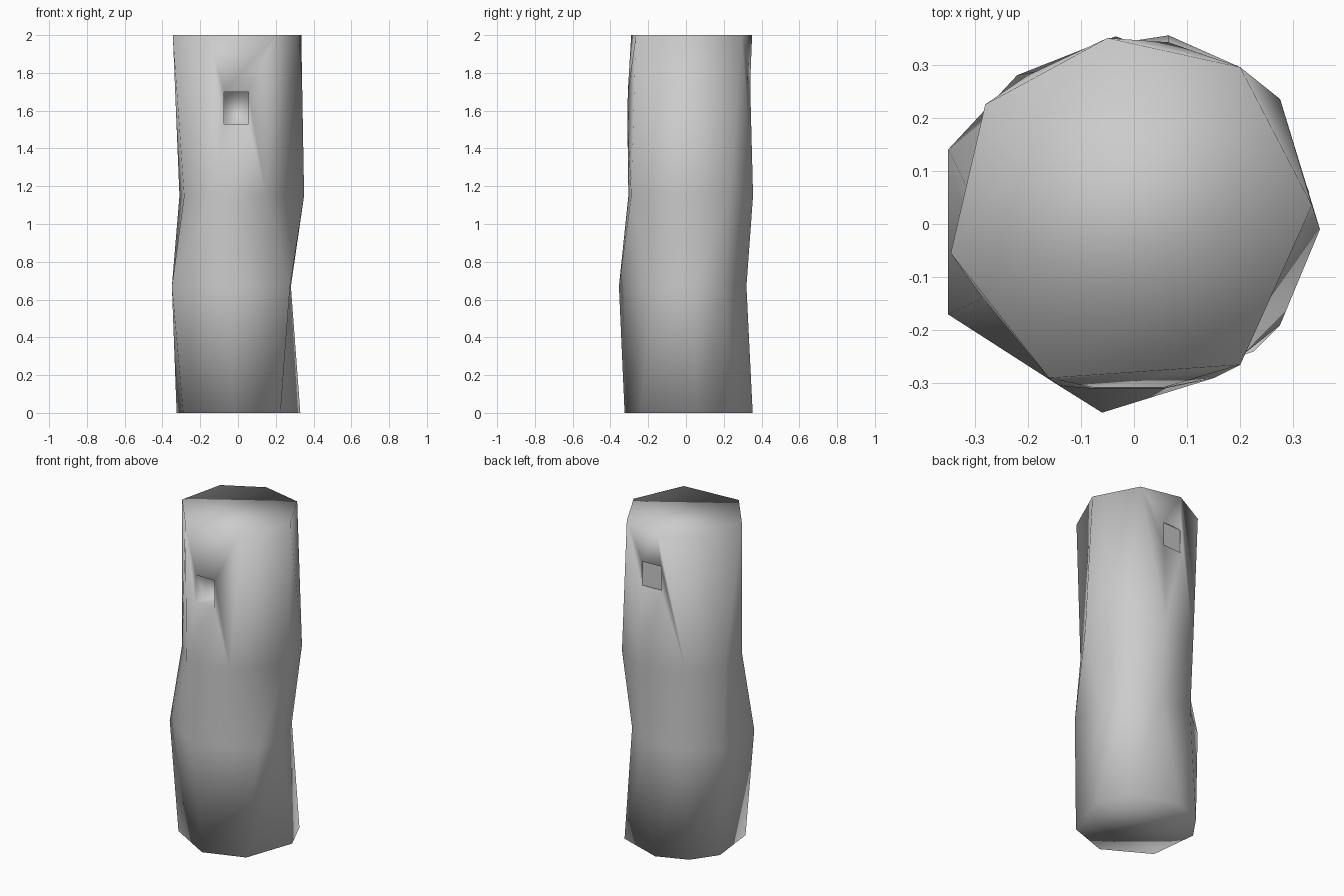
import bpy, bmesh

if "Cube" in bpy.data.objects:
    bpy.data.objects.remove(bpy.data.objects["Cube"])

# Twisted eight-sided log: height -> outline, counter-clockwise from front right
rings = [
    (0.00, [(.225, -.24), (.33, .06), (.24, .26), (-.035, .353), (-.22, .28), (-.325, .13), (-.29, -.17), (-.02, -.325)]),
    (0.67, [(.275, -.19), (.28, .03), (.23, .20), (.06, .32), (-.17, .29), (-.35, .14), (-.35, -.17), (-.06, -.355)]),
    (1.15, [(.15, -.29), (.35, -.01), (.275, .235), (.065, .355), (-.20, .28), (-.31, .06), (-.285, -.14), (-.14, -.305)]),
]
# Top outline has seven corners; the second one serves two sides
top = [(.20, -.265), (.335, .035), (.20, .295), (-.05, .35), (-.28, .225), (-.345, -.055), (-.16, -.29)]

bm = bmesh.new()
n = 8


def add_loop(pts):
    return [bm.verts.new(p) for p in pts]


def bridge(a, b):
    """Join two matching vertex loops with quads."""
    m = len(a)
    for i in range(m):
        j = (i + 1) % m
        bm.faces.new((a[i], a[j], b[j], b[i]))


loops = [add_loop([(x, y, z) for x, y in pts]) for z, pts in rings]
top_loop = add_loop([(x, y, 2.0) for x, y in top])
upper = top_loop[:2] + top_loop[1:]

# Lower sides and caps
bridge(loops[0], loops[1])
bridge(loops[1], loops[2])
bm.faces.new(top_loop)
bm.faces.new(loops[0][::-1])


def panel(i):
    j = (i + 1) % n
    return [loops[2][i], loops[2][j], upper[j], upper[i]]


# Upper sides, leaving the back (3) and front (7) panels open
for i in range(n):
    if i not in (3, 7):
        bm.faces.new(list(dict.fromkeys(panel(i))))


def knot(i, rim_pts, depth_y):
    """Inset a square into a side panel and sink its floor."""
    rim = add_loop(rim_pts)
    floor = add_loop([(v.co.x, v.co.y + depth_y, v.co.z) for v in rim])
    bridge(panel(i), rim)
    bridge(rim, floor)
    return bm.faces.new(floor)


# Front knot hole and shallow back knot
knot(7, [(-.075, -.31, 1.53), (.055, -.31, 1.53), (.055, -.308, 1.70), (-.075, -.308, 1.70)], .10)
flat = knot(3, [(.065, .342, 1.65), (-.065, .335, 1.65), (-.065, .335, 1.80), (.065, .342, 1.80)], -.008)

bmesh.ops.recalc_face_normals(bm, faces=bm.faces)
for f in bm.faces:
    f.smooth = True
flat.smooth = False
for e in flat.edges:
    e.smooth = False

mesh = bpy.data.meshes.new("log")
bm.to_mesh(mesh)
bm.free()
bpy.context.collection.objects.link(bpy.data.objects.new("log", mesh))
